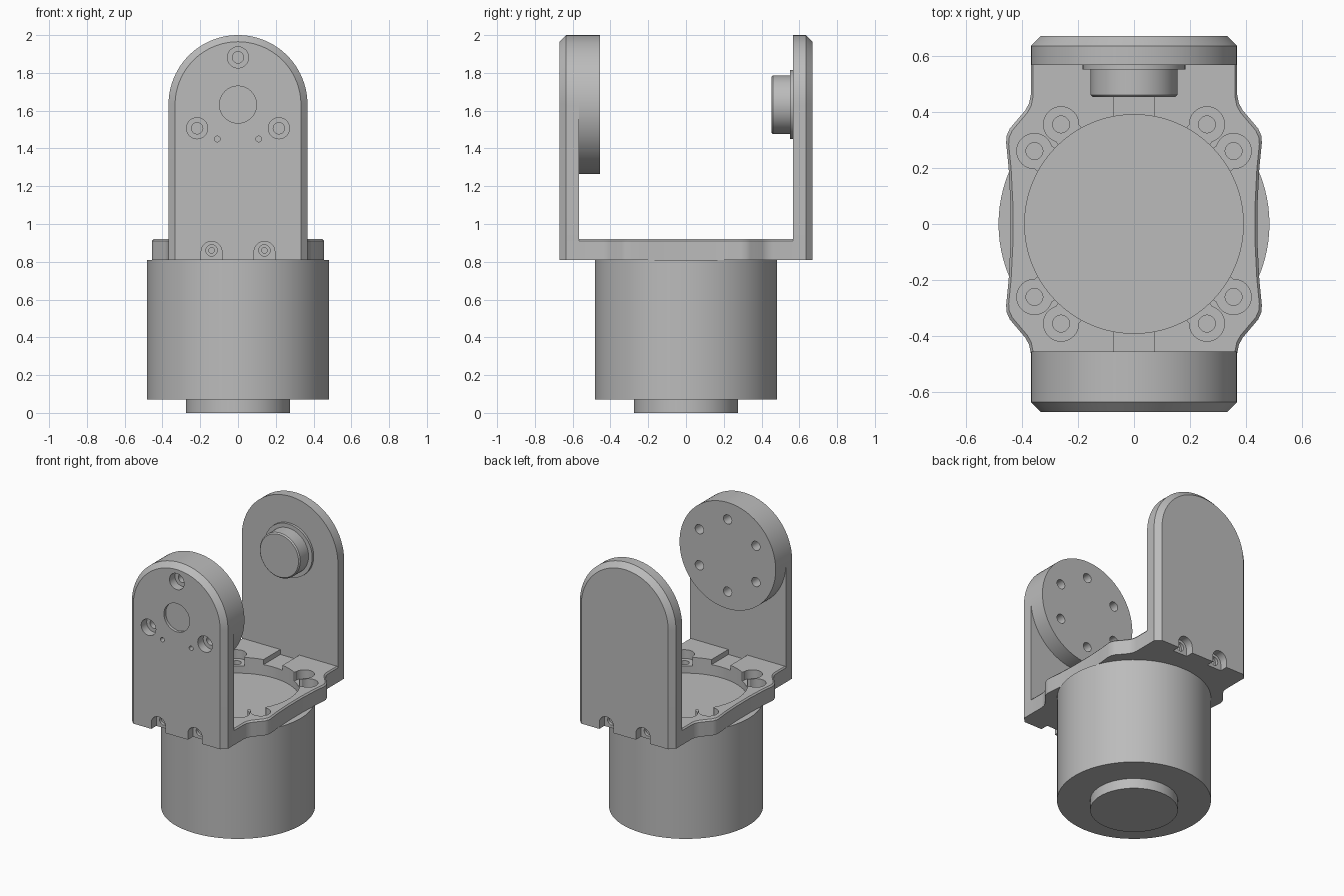
import bpy, bmesh, math
from mathutils import Vector

if "Cube" in bpy.data.objects:
    bpy.data.objects.remove(bpy.data.objects["Cube"], do_unlink=True)

grey = bpy.data.materials.new("machined_grey")
grey.use_nodes = True
grey.diffuse_color = (0.5, 0.5, 0.5, 1)
grey.node_tree.nodes["Principled BSDF"].inputs["Base Color"].default_value = (0.5, 0.5, 0.5, 1)

AXIS_Z = 1.632    # height of the tilt axis
ARM_W = 0.368     # half width of an arm
PLATE_LOW, PLATE_EDGE, PLATE_TOP = 0.81, 0.91, 0.92


def finish(name, bm):
    bmesh.ops.recalc_face_normals(bm, faces=bm.faces)
    mesh = bpy.data.meshes.new(name)
    bm.to_mesh(mesh)
    bm.free()
    mesh.materials.append(grey)
    obj = bpy.data.objects.new(name, mesh)
    bpy.context.collection.objects.link(obj)
    return obj


def loft(name, rings):
    """Solid through matching closed rings, capped at both ends."""
    bm = bmesh.new()
    loops = [[bm.verts.new(p) for p in ring] for ring in rings]
    n = len(loops[0])
    for a, b in zip(loops, loops[1:]):
        for i in range(n):
            j = (i + 1) % n
            bm.faces.new((a[i], a[j], b[j], b[i]))
    bm.faces.new(loops[0])
    bm.faces.new(loops[-1])
    return finish(name, bm)


def cylinder(name, r, start, end, segs=32, chamfer=0.0):
    start, end = Vector(start), Vector(end)
    axis = (end - start).normalized()
    u = axis.orthogonal().normalized()
    v = axis.cross(u)

    def ring(c, rad):
        return [c + rad * (math.cos(t) * u + math.sin(t) * v)
                for t in (2 * math.pi * i / segs for i in range(segs))]
    rings = [ring(start, r), ring(end - axis * chamfer, r)]
    if chamfer:
        rings.append(ring(end, r - chamfer))
    return loft(name, rings)


def box(name, lo, hi, turn=0.0):
    (x0, y0, z0), (x1, y1, z1) = lo, hi
    obj = loft(name, [[(x0, y0, z), (x1, y0, z), (x1, y1, z), (x0, y1, z)] for z in (z0, z1)])
    obj.rotation_euler.z = turn
    return obj


def cut(target, cutters):
    for c in cutters:
        mod = target.modifiers.new("cut", 'BOOLEAN')
        mod.operation, mod.solver, mod.object = 'DIFFERENCE', 'EXACT', c
        bpy.context.view_layer.update()
        with bpy.context.temp_override(object=target, active_object=target):
            bpy.ops.object.modifier_apply(modifier=mod.name)
        bpy.data.objects.remove(c, do_unlink=True)


def hole(r, start, end):
    return cylinder("cutter", r, start, end)


# Motor housing and its lower boss
housing = cylinder("motor_housing", 0.483, (0, 0, 0.07), (0, 0, PLATE_LOW), 96)
boss = cylinder("bottom_boss", 0.275, (0, 0, 0), (0, 0, 0.07), 64)

# Base plate: quarter outline mirrored in both directions
quarter = [(0.441, 0.08), (0.447, 0.2), (0.456, 0.29), (0.454, 0.315), (0.443, 0.34),
           (0.388, 0.405), (0.374, 0.43), (0.368, 0.46), (0.368, 0.635), (0.333, 0.67)]
half = quarter + [(-x, y) for x, y in reversed(quarter)]
outline = half + [(x, -y) for x, y in reversed(half)]
plate = loft("base_plate", [
    [(x * s, y * s, z) for x, y in outline]
    for z, s in ((PLATE_LOW, 1), (PLATE_EDGE, 1), (PLATE_TOP, 0.98))])
cutters = [cylinder("cutter", 0.39, (0, 0, 0.7), (0, 0, 1), 96)]

# Screw pockets open towards the centre hole
for x, y in ((0.26, 0.355), (0.355, 0.26)):
    for sx in (-1, 1):
        for sy in (-1, 1):
            px, py = sx * x, sy * y
            cutters += [
                hole(0.063, (px, py, 0.86), (px, py, 1)),
                box("cutter", (0.3, -0.05, 0.86), (0.44, 0.05, 1), math.atan2(py, px)),
                hole(0.03, (px, py, 0.825), (px, py, 0.9))]

# Cable channels and edge screw notches, front and back
for s in (-1, 1):
    ys = sorted((s * 0.3, s * 0.568))
    cutters.append(box("cutter", (-0.073, ys[0], 0.885), (0.073, ys[1], 1)))
    for x in (-0.14, 0.14):
        ys = sorted((s * 0.615, s * 0.7))
        cutters += [
            hole(0.055, (x, s * 0.7, 0.853), (x, s * 0.615, 0.853)),
            box("cutter", (x - 0.055, ys[0], 0.75), (x + 0.055, ys[1], 0.853)),
            hole(0.03, (x, s * 0.65, 0.86), (x, s * 0.595, 0.86)),
            hole(0.015, (x, s * 0.62, 0.86), (x, s * 0.55, 0.86))]
cut(plate, cutters)


# Upright arms with round tops and a chamfered outer edge
def arm_ring(w, y):
    arc = [(w * math.cos(math.pi * i / 48), y, AXIS_Z + w * math.sin(math.pi * i / 48))
           for i in range(49)]
    return [(-w, y, PLATE_EDGE), (w, y, PLATE_EDGE)] + arc


def arm(name, s):
    return loft(name, [arm_ring(ARM_W, s * 0.567), arm_ring(ARM_W, s * 0.635),
                       arm_ring(ARM_W - 0.035, s * 0.67)])


front_arm = arm("front_arm", -1)
back_arm = arm("back_arm", 1)


def on_circle(deg, y, r=0.25):
    t = math.radians(deg)
    return (r * math.cos(t), y, AXIS_Z + r * math.sin(t))


# Front arm: counterbored screws, centre recess, pin holes
cutters = [cylinder("cutter", 0.098, (0, -0.7, AXIS_Z), (0, -0.65, AXIS_Z), 64)]
for a in (90, 210, 330):
    cutters += [hole(0.056, on_circle(a, -0.7), on_circle(a, -0.61)),
                hole(0.03, on_circle(a, -0.62), on_circle(a, -0.575))]
for x in (-0.11, 0.11):
    cutters.append(hole(0.015, (x, -0.7, 1.45), (x, -0.62, 1.45)))
cut(front_arm, cutters)

# Drive disc with six mounting holes
disc = cylinder("drive_disc", ARM_W, (0, -0.567, AXIS_Z), (0, -0.455, AXIS_Z), 96)
cut(disc, [hole(0.032, on_circle(a, -0.53), on_circle(a, -0.4)) for a in range(30, 390, 60)])

# Bearing on the back arm
flange = cylinder("bearing_flange", 0.183, (0, 0.567, AXIS_Z), (0, 0.55, AXIS_Z), 64)
bearing = cylinder("bearing_boss", 0.155, (0, 0.55, AXIS_Z), (0, 0.452, AXIS_Z), 64, 0.008)

# Smooth shading with sharp edges kept
bpy.ops.object.select_all(action='DESELECT')
for obj in (housing, boss, plate, front_arm, back_arm, disc, flange, bearing):
    obj.select_set(True)
bpy.context.view_layer.objects.active = plate
bpy.ops.object.shade_smooth_by_angle(angle=math.radians(30))
